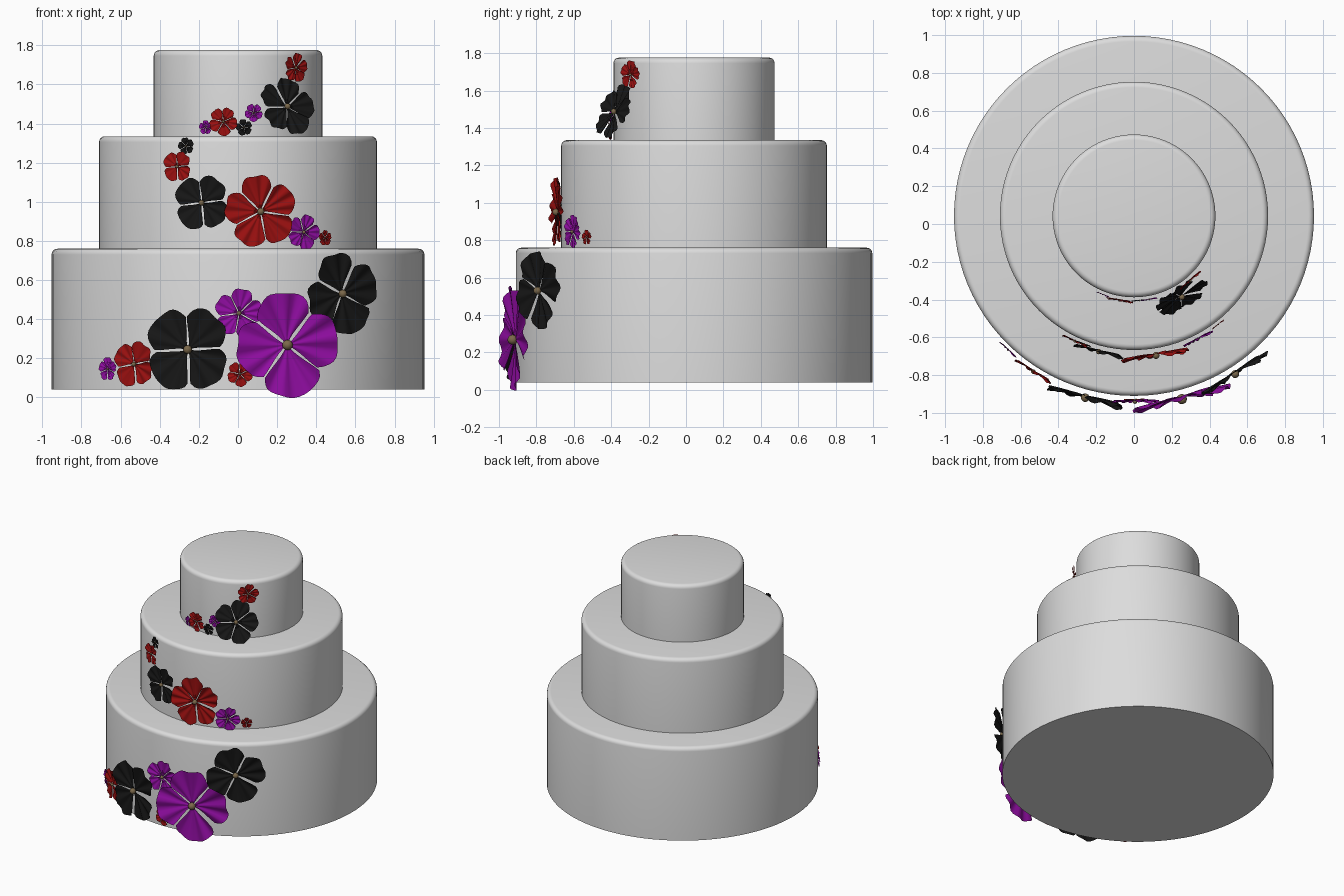
import bpy, bmesh, math
from mathutils import Vector, Matrix

if "Cube" in bpy.data.objects:
    bpy.data.objects.remove(bpy.data.objects["Cube"])

YC = 0.043  # cake axis sits slightly behind the origin


def material(name, rgb):
    m = bpy.data.materials.new(name)
    m.diffuse_color = (*rgb, 1)
    m.use_nodes = True
    m.node_tree.nodes["Principled BSDF"].inputs["Base Color"].default_value = m.diffuse_color
    return m


ICING = material("icing white", (0.72, 0.72, 0.72))
PURPLE = material("purple petal", (0.28, 0.004, 0.36))
RED = material("red petal", (0.32, 0.005, 0.005))
BLACK = material("black petal", (0.008, 0.008, 0.008))
BEAD = material("tan flower centre", (0.2, 0.14, 0.07))


def finish(name, bm, mats, angle):
    me = bpy.data.meshes.new(name)
    bm.to_mesh(me)
    bm.free()
    ob = bpy.data.objects.new(name, me)
    bpy.context.collection.objects.link(ob)
    for m in mats:
        me.materials.append(m)
    bpy.ops.object.select_all(action='DESELECT')
    ob.select_set(True)
    bpy.context.view_layer.objects.active = ob
    bpy.ops.object.shade_smooth_by_angle(angle=math.radians(angle))
    return ob


# Cake tier: cylinder with a rounded top rim
def tier(name, radius, z0, z1):
    bm = bmesh.new()
    bmesh.ops.create_cone(bm, cap_ends=True, segments=96, radius1=radius, radius2=radius,
                          depth=z1 - z0, matrix=Matrix.Translation((0, YC, (z0 + z1) / 2)))
    rim = [e for e in bm.edges if all(v.co.z > z1 - 0.001 for v in e.verts)]
    bmesh.ops.bevel(bm, geom=rim, offset=0.03, segments=5, profile=0.5, affect='EDGES')
    finish(name, bm, [ICING], 35)


# Flower: fan-shaped ruffled petals around a small bead, laid tangent to a tier
def flower(name, mat, tier_r, x, z, r, petals, phase, lean=0):
    bm = bmesh.new()
    nu, nt = 16, 8
    half = math.pi / petals * 0.96
    for k in range(petals):
        a0 = math.radians(phase) + k * 2 * math.pi / petals
        grid = []
        for i in range(nt + 1):
            t = 0.04 + 0.96 * i / nt
            row = []
            for j in range(nu + 1):
                u = 2 * j / nu - 1
                a = a0 + u * half * (0.72 + 0.28 * math.sin(math.pi * min(t, 0.9) * 0.55))
                rad = r * t * (1 - 0.24 * abs(u) ** 3.5 - 0.02 * math.cos(7 * u + k))
                h = r * t * (0.045 * math.cos(3 * math.pi * u + k) + 0.05 * u) + 0.05 * r * t * t
                row.append(bm.verts.new((rad * math.cos(a), rad * math.sin(a), h)))
            grid.append(row)
        for i in range(nt):
            for j in range(nu):
                bm.faces.new((grid[i][j], grid[i + 1][j], grid[i + 1][j + 1], grid[i][j + 1]))
    n_petal = len(bm.faces)
    bmesh.ops.create_uvsphere(bm, u_segments=16, v_segments=10, radius=0.1 * r,
                              matrix=Matrix.Translation((0, 0, 0.05 * r)))
    bm.faces.ensure_lookup_table()
    for f in bm.faces[n_petal:]:
        f.material_index = 1
    # frame: local z points away from the cake, local y points up
    rr = tier_r + 0.012 + 0.09 * r + (0.035 if lean else 0)
    pos = Vector((x, YC - math.sqrt(rr * rr - x * x), z))
    n = Vector((pos.x, pos.y - YC, 0)).normalized()
    up = Vector((0, 0, 1))
    side = up.cross(n)
    rot = Matrix((side, up, n)).transposed() @ Matrix.Rotation(-math.radians(lean), 3, 'X')
    bm.transform(Matrix.Translation(pos) @ rot.to_4x4())
    finish(name, bm, [mat, BEAD], 60)


R1, R2, R3 = 0.953, 0.71, 0.431
tier("bottom_tier", R1, 0.04, 0.76)
tier("middle_tier", R2, 0.755, 1.335)
tier("top_tier", R3, 1.33, 1.776)

# Cascade on the bottom tier
flower("large_purple_flower", PURPLE, R1, 0.25, 0.268, 0.268, 4, 95 - 180 + 90 + 3)
flower("right_black_flower", BLACK, R1, 0.53, 0.53, 0.21, 4, 20)
flower("left_black_flower", BLACK, R1, -0.255, 0.245, 0.225, 4, 48)
flower("purple_flower", PURPLE, R1, 0.005, 0.43, 0.125, 5, 80)
flower("red_flower", RED, R1, -0.53, 0.17, 0.12, 4, 55)
flower("tiny_purple_flower", PURPLE, R1, -0.665, 0.145, 0.06, 5, 90)
flower("tiny_red_flower", RED, R1, 0.01, 0.12, 0.065, 5, 60)

# Cascade on the middle tier
flower("middle_red_flower", RED, R2, 0.115, 0.95, 0.185, 5, 100)
flower("middle_black_flower", BLACK, R2, -0.185, 0.995, 0.145, 4, 52)
flower("middle_small_red_flower", RED, R2, -0.31, 1.18, 0.08, 4, 50)
flower("middle_tiny_black_flower", BLACK, R2, -0.265, 1.285, 0.043, 5, 30)
flower("middle_purple_flower", PURPLE, R2, 0.335, 0.845, 0.09, 5, 70)
flower("middle_tiny_red_flower", RED, R2, 0.445, 0.815, 0.04, 5, 20)

# Cascade on the top tier
flower("top_black_flower", BLACK, R3, 0.25, 1.485, 0.155, 5, 75, lean=22)
flower("top_red_flower", RED, R3, 0.295, 1.685, 0.075, 5, 80)
flower("top_tiny_purple_flower", PURPLE, R3, 0.08, 1.455, 0.046, 5, 50)
flower("top_tiny_black_flower", BLACK, R3, 0.03, 1.38, 0.042, 5, 30)
flower("top_small_red_flower", RED, R3, -0.075, 1.41, 0.073, 5, 60)
flower("top_small_purple_flower", PURPLE, R3, -0.165, 1.38, 0.036, 5, 90)
